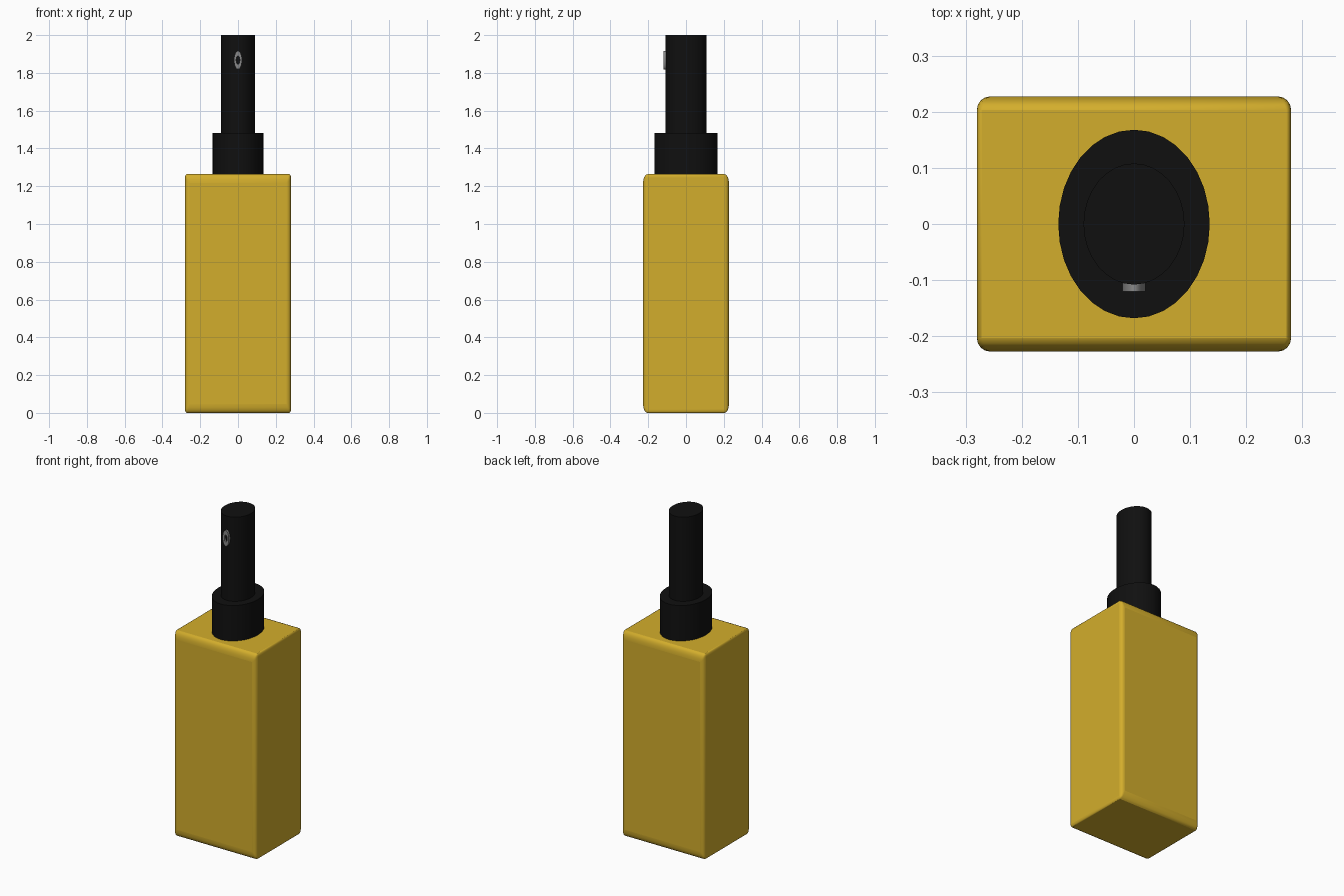
import bpy, bmesh, math
from mathutils import Matrix

if "Cube" in bpy.data.objects:
    bpy.data.objects.remove(bpy.data.objects["Cube"])


def material(name, colour):
    m = bpy.data.materials.new(name)
    m.diffuse_color = (*colour, 1)
    m.use_nodes = True
    m.node_tree.nodes["Principled BSDF"].inputs["Base Color"].default_value = m.diffuse_color
    return m


GOLD = material("gold", (0.65, 0.42, 0.025))
BLACK = material("black", (0.005, 0.005, 0.005))
STEEL = material("steel", (0.25, 0.25, 0.25))


def finish(name, bm, mat, angle=35):
    bmesh.ops.recalc_face_normals(bm, faces=bm.faces)
    mesh = bpy.data.meshes.new(name)
    bm.to_mesh(mesh)
    bm.free()
    mesh.materials.append(mat)
    ob = bpy.data.objects.new(name, mesh)
    bpy.context.collection.objects.link(ob)
    bpy.ops.object.select_all(action='DESELECT')
    ob.select_set(True)
    bpy.context.view_layer.objects.active = ob
    bpy.ops.object.shade_smooth_by_angle(angle=math.radians(angle))
    return ob


def oval_cylinder(name, rx, ry, z0, z1, mat):
    bm = bmesh.new()
    bmesh.ops.create_cone(bm, cap_ends=True, segments=32, radius1=1, radius2=1, depth=1)
    bmesh.ops.scale(bm, vec=(rx, ry, z1 - z0), verts=bm.verts)
    bmesh.ops.translate(bm, vec=(0, 0, (z0 + z1) / 2), verts=bm.verts)
    return finish(name, bm, mat)


# Bottle: rounded block, bevelled at half height and then stretched
bm = bmesh.new()
bmesh.ops.create_cube(bm, size=1)
bmesh.ops.scale(bm, vec=(0.56, 0.455, 0.632), verts=bm.verts)
weight = bm.edges.layers.float.new("bevel_weight_edge")
for e in bm.edges:
    d = e.verts[0].co - e.verts[1].co
    e[weight] = 0.35 if abs(d.y) > 0.1 else 1.0
bmesh.ops.scale(bm, vec=(1, 1, 1), verts=bm.verts)
bottle = finish("bottle", bm, GOLD, 60)
bevel = bottle.modifiers.new("rounded_edges", 'BEVEL')
bevel.limit_method = 'WEIGHT'
bevel.width = 0.024
bevel.segments = 4
bottle.scale.z = 2
bottle.location.z = 0.632

# Collar and pump head
oval_cylinder("collar", 0.135, 0.168, 1.26, 1.482, BLACK)
oval_cylinder("pump_head", 0.09, 0.108, 1.48, 2.0, BLACK)

# Spray nozzle: short oval tube on the front of the pump head
bm = bmesh.new()
profile = [(1, 0.02), (1, 0), (0.45, 0), (0.45, 0.02)]
verts = [bm.verts.new((r, -0.12 + y, 0)) for r, y in profile]
edges = [bm.edges.new((verts[i], verts[(i + 1) % 4])) for i in range(4)]
bmesh.ops.spin(bm, geom=verts + edges, cent=(0, 0, 0), axis=(0, 1, 0),
               angle=math.tau, steps=32, use_merge=True)
bmesh.ops.remove_doubles(bm, verts=bm.verts, dist=1e-4)
bm.transform(Matrix.Translation((0, 0, 1.868)) @ Matrix.Diagonal((0.021, 1, 0.049, 1)))
finish("nozzle_ring", bm, STEEL)
